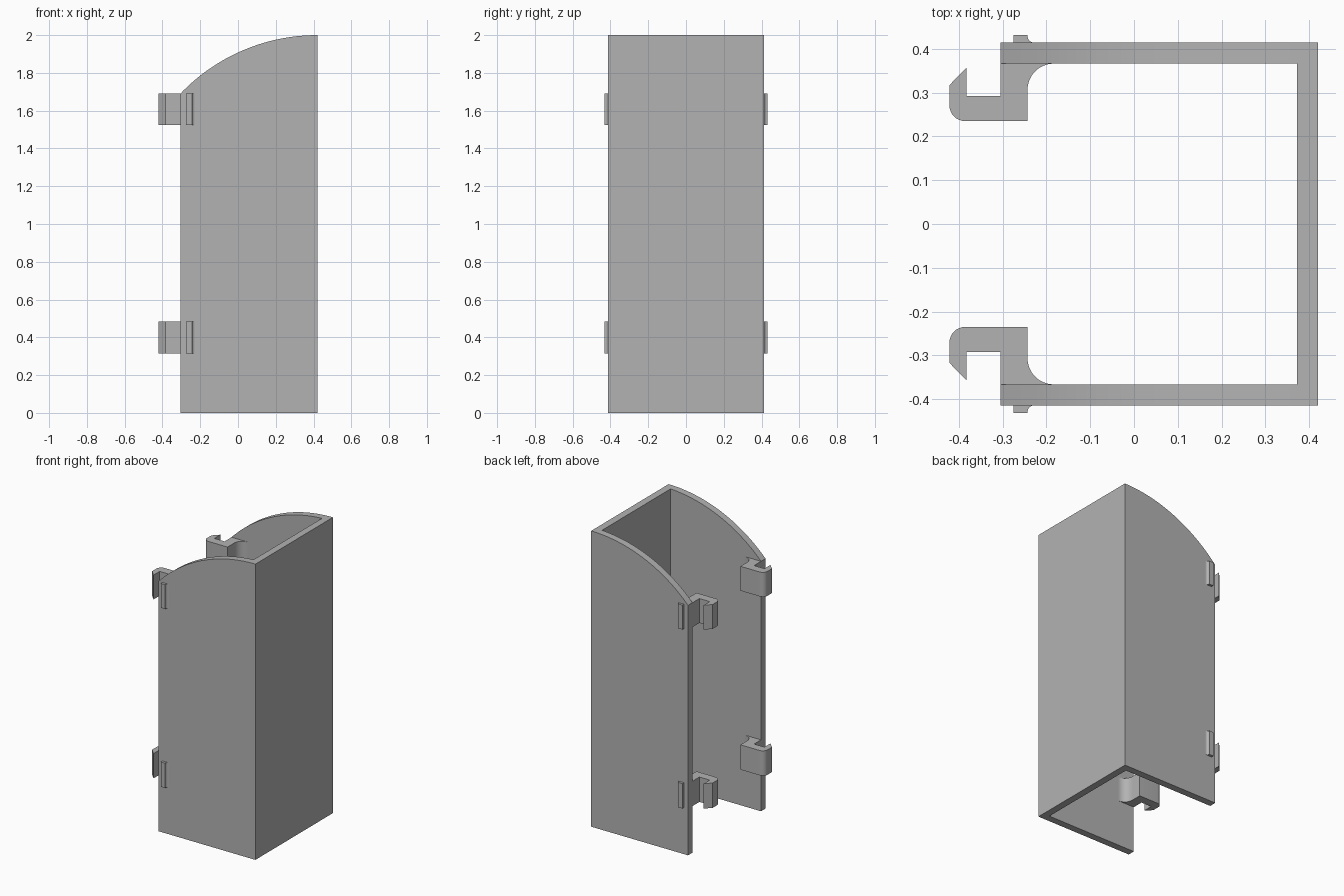
import bpy
import bmesh
from math import sin, cos, pi, asin
from mathutils import Vector

if "Cube" in bpy.data.objects:
    bpy.data.objects.remove(bpy.data.objects["Cube"], do_unlink=True)

grey = bpy.data.materials.new("plain grey")
grey.use_nodes = True
colour = (0.45, 0.45, 0.45, 1)
grey.diffuse_color = colour
grey.node_tree.nodes["Principled BSDF"].inputs["Base Color"].default_value = colour


def arc(cx, cy, r, start, end, steps):
    """Points on a circular arc, angles in radians."""
    angles = [start + (end - start) * i / steps for i in range(steps + 1)]
    return [(cx + r * cos(a), cy + r * sin(a)) for a in angles]


def extrude(name, points, offset):
    """Solid made by sweeping a closed outline of 3D points along offset."""
    bm = bmesh.new()
    face = bm.faces.new([bm.verts.new(p) for p in points])
    swept = bmesh.ops.extrude_face_region(bm, geom=[face], use_keep_orig=True)
    verts = [v for v in swept["geom"] if isinstance(v, bmesh.types.BMVert)]
    bmesh.ops.translate(bm, verts=verts, vec=Vector(offset))
    bmesh.ops.recalc_face_normals(bm, faces=bm.faces[:])
    mesh = bpy.data.meshes.new(name)
    bm.to_mesh(mesh)
    bm.free()
    mesh.materials.append(grey)
    obj = bpy.data.objects.new(name, mesh)
    bpy.context.collection.objects.link(obj)
    return obj


def shade(obj):
    bpy.ops.object.select_all(action='DESELECT')
    obj.select_set(True)
    bpy.context.view_layer.objects.active = obj
    bpy.ops.object.shade_smooth_by_angle(angle=pi / 6)


# Main dimensions
OPEN_X, BACK_X = -0.305, 0.42
OUTER, INNER, WALL = 0.414, 0.366, 0.048
RADIUS = 1.003
TOP = 2.0

# Three-sided channel with an arched top
sweep = asin((BACK_X - OPEN_X) / RADIUS)
outline = [(OPEN_X, 0), (BACK_X, 0)]
outline += arc(BACK_X, TOP - RADIUS, RADIUS, pi / 2, pi / 2 + sweep, 32)
body = extrude("channel_body", [(x, -OUTER, z) for x, z in outline],
               (0, 2 * OUTER, 0))

hollow = [(-1, -INNER), (BACK_X - WALL, -INNER), (BACK_X - WALL, INNER), (-1, INNER)]
cutter = extrude("hollow_cutter", [(x, y, -1) for x, y in hollow], (0, 0, 4))
cutter.hide_render = True
cut = body.modifiers.new("hollow", 'BOOLEAN')
cut.operation = 'DIFFERENCE'
cut.solver = 'EXACT'
cut.object = cutter
shade(body)
bpy.ops.object.modifier_apply(modifier="hollow")
bpy.data.objects.remove(cutter, do_unlink=True)

# Hook clip outline: barbed tip, rounded elbow, fillet into the wall
hook = [(OPEN_X, INNER), (OPEN_X, 0.292), (-0.382, 0.292), (-0.382, 0.357), (-0.421, 0.317)]
hook += arc(-0.386, 0.27, 0.035, pi, 1.5 * pi, 8)
hook += [(-0.243, 0.235)]
hook += arc(-0.183, 0.306, 0.06, pi, pi / 2, 12)

# Thin outer rib outline with a small fillet
rib = [(-0.275, OUTER), (-0.275, 0.431), (-0.243, 0.431)]
rib += arc(-0.228, 0.429, 0.015, pi, 1.5 * pi, 6)

# Upper and lower clips and ribs on both walls
for level, bottom, height in (("lower", 0.315, 0.168), ("upper", 1.525, 0.165)):
    for side, sign in (("back", 1), ("front", -1)):
        for part, shape in (("hook_clip", hook), ("outer_rib", rib)):
            points = [(x, sign * y, bottom) for x, y in shape]
            shade(extrude(f"{level}_{side}_{part}", points, (0, 0, height)))
